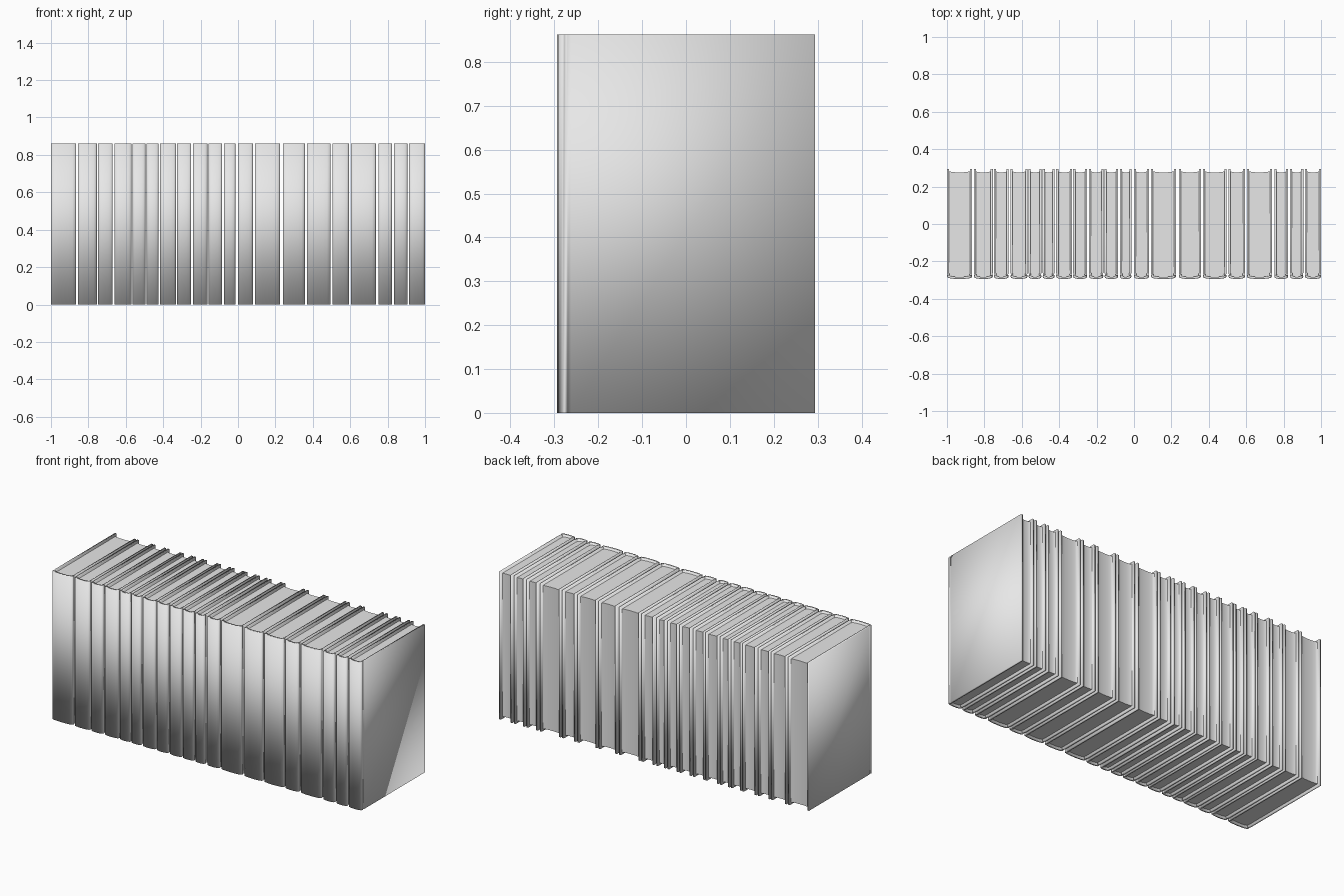
import bpy
import math

cube = bpy.data.objects.get("Cube")
if cube:
    bpy.data.objects.remove(cube, do_unlink=True)

HEIGHT, DEPTH = 0.862, 0.294    # height, half depth
BOARD, RECESS = 0.011, 0.013    # cover thickness, page inset

grey = bpy.data.materials.new("pale_grey")
grey.use_nodes = True
grey.diffuse_color = (0.8, 0.8, 0.8, 1)
grey.node_tree.nodes["Principled BSDF"].inputs["Base Color"].default_value = (0.8, 0.8, 0.8, 1)


def spine_arc(half, edge_y, bulge, steps=8):
    """Shallow curve from +x to -x, bulging towards -y."""
    return [(half * math.cos(math.pi * i / steps),
             edge_y - bulge * math.sin(math.pi * i / steps) ** 0.7)
            for i in range(steps + 1)]


def cover_line(half, inset):
    """Half-open path: back edge, hinge groove, spine and back again."""
    h = half - inset
    side = [(h, DEPTH), (h, -0.262), (h - 0.003, -0.270), (h, -0.277)]
    arc = spine_arc(h, -0.281 + inset, DEPTH - 0.281)
    return side + arc + [(-x, y) for x, y in reversed(side)]


def make_object(name, verts, faces, x):
    mesh = bpy.data.meshes.new(name)
    mesh.from_pydata(verts, [], faces)
    mesh.materials.append(grey)
    obj = bpy.data.objects.new(name, mesh)
    obj.location.x = x
    bpy.context.collection.objects.link(obj)
    return obj


def add_cover(name, x, half):
    outer, inner = cover_line(half, 0), cover_line(half, BOARD)
    n = len(outer)
    verts = [(px, py, z) for line in (outer, inner)
             for z in (0, HEIGHT) for px, py in line]
    ob, ot, ib, it = 0, n, 2 * n, 3 * n
    faces = []
    for i in range(n - 1):
        j = i + 1
        faces += [(ob + j, ob + i, ot + i, ot + j),    # outside
                  (ib + i, ib + j, it + j, it + i),    # inside
                  (ot + j, ot + i, it + i, it + j),    # top rim
                  (ob + i, ob + j, ib + j, ib + i)]    # bottom rim
    e = n - 1
    faces += [(ob, ib, it, ot), (ib + e, ob + e, ot + e, it + e)]
    obj = make_object(name, verts, faces, x)
    obj.data.shade_smooth()


def add_pages(name, x, half):
    # Sides sit inside the boards, with a hollow fore-edge at the back
    h = half - BOARD * 0.6
    front = spine_arc(h, -0.281 + BOARD * 0.6, DEPTH - 0.281)
    back = [(-px, py) for px, py in spine_arc(h, 0.288, 0.012)]
    ring = list(reversed(back)) + list(reversed(front))
    ring.reverse()    # counter-clockwise from above
    area = sum(a[0] * b[1] - b[0] * a[1] for a, b in zip(ring, ring[1:] + ring[:1]))
    if area < 0:
        ring.reverse()
    n = len(ring)
    verts = [(px, py, z) for z in (RECESS, HEIGHT - RECESS) for px, py in ring]
    faces = [(i, (i + 1) % n, n + (i + 1) % n, n + i) for i in range(n)]
    faces += [tuple(reversed(range(n))), tuple(range(n, 2 * n))]
    obj = make_object(name, verts, faces, x)
    bpy.ops.object.select_all(action="DESELECT")
    obj.select_set(True)
    bpy.context.view_layer.objects.active = obj
    bpy.ops.object.shade_smooth_by_angle(angle=math.radians(40))


# Left and right limits of every book along the row
books = [(-1, -.865), (-.856, -.755), (-.748, -.67), (-.66, -.569),
         (-.564, -.495), (-.488, -.425), (-.416, -.331), (-.325, -.25),
         (-.24, -.164), (-.157, -.085), (-.075, -.014), (0, .08),
         (.09, .225), (.24, .358), (.368, .495), (.505, .593),
         (.603, .737), (.75, .824), (.835, .905), (.915, 1)]

for index, (left, right) in enumerate(books, 1):
    middle, half = (left + right) / 2, (right - left) / 2
    add_cover(f"book_cover_{index}", middle, half)
    add_pages(f"book_pages_{index}", middle, half)
